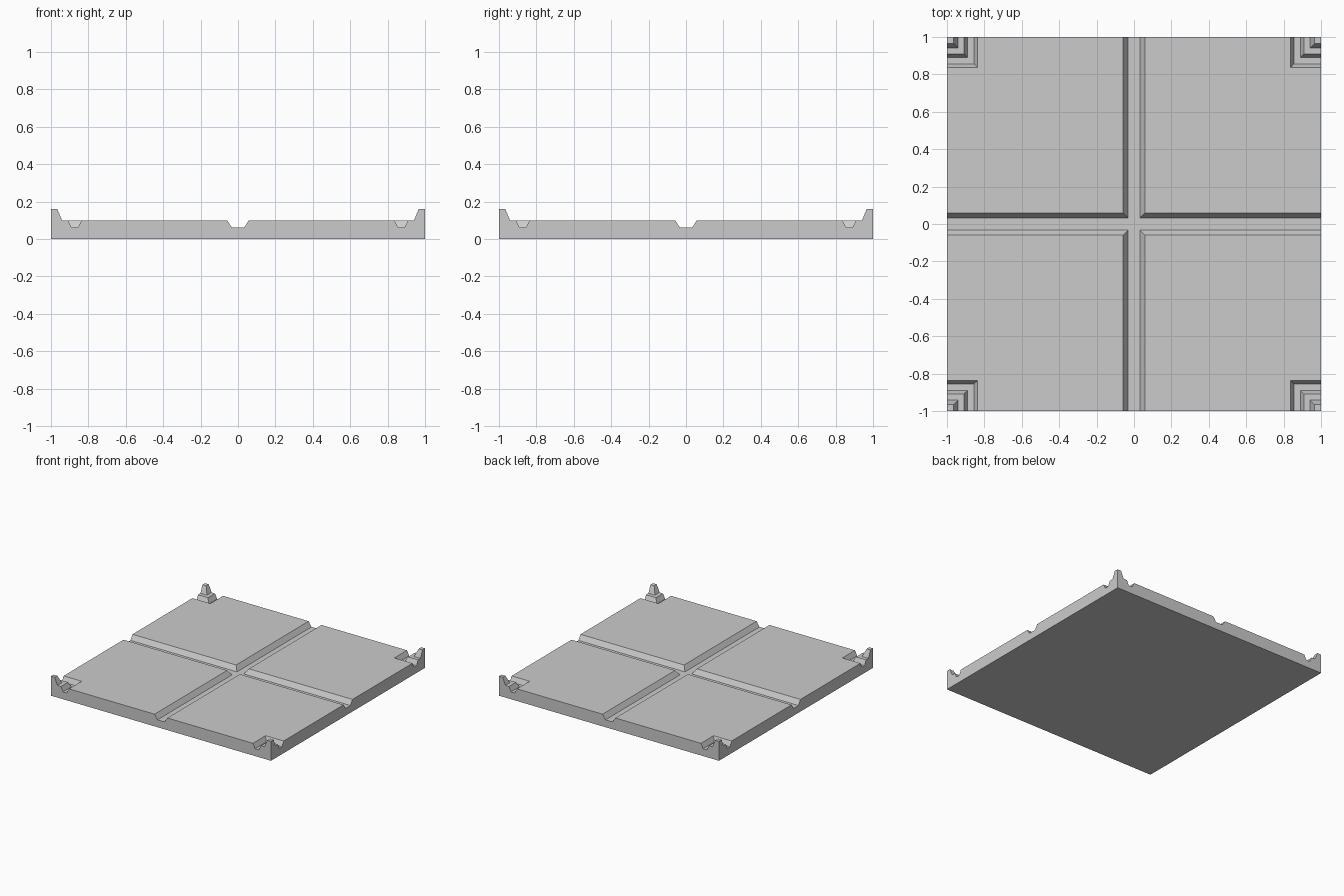
import bpy, bmesh

if "Cube" in bpy.data.objects:
    bpy.data.objects.remove(bpy.data.objects["Cube"])

# Height profile from the tile's centre line (0) to its outer edge (1): (distance, z)
PROFILE = [(0, .06), (.032, .06), (.058, .1),        # central groove
           (.836, .1), (.856, .06),                  # raised panel, corner groove wall
           (.89, .06), (.909, .1),                   # corner groove floor and inner wall
           (.941, .1), (.966, .16), (1, .16)]        # ledge and corner peg


def add_quadrant(bm, sx, sy):
    """Sweep the profile along a mitred L to make one quarter of the tile."""
    def face(points):
        bm.faces.new([bm.verts.new((sx * x, sy * y, z)) for x, y, z in points])

    # Top surface: each profile segment forms an L of two strips
    for (a, za), (b, zb) in zip(PROFILE, PROFILE[1:]):
        if b < 1:
            face([(a, a, za), (1, a, za), (1, b, zb), (b, b, zb)])
            face([(a, a, za), (b, b, zb), (b, 1, zb), (a, 1, za)])
        else:
            face([(a, a, za), (1, a, za), (1, 1, zb), (a, 1, zb)])

    # Outer walls and underside
    face([(1, t, z) for t, z in PROFILE] + [(1, 1, 0), (1, 0, 0)])
    face([(t, 1, z) for t, z in PROFILE] + [(1, 1, 0), (0, 1, 0)])
    face([(0, 0, 0), (1, 0, 0), (1, 1, 0), (0, 1, 0)])


# Four mirrored quarters welded into one clean solid
bm = bmesh.new()
for sx in (-1, 1):
    for sy in (-1, 1):
        add_quadrant(bm, sx, sy)
bmesh.ops.remove_doubles(bm, verts=bm.verts, dist=1e-4)
bmesh.ops.recalc_face_normals(bm, faces=bm.faces)
bmesh.ops.dissolve_limit(bm, angle_limit=.01, verts=bm.verts, edges=bm.edges)

mesh = bpy.data.meshes.new("floor_tile")
bm.to_mesh(mesh)
bm.free()
bpy.context.collection.objects.link(bpy.data.objects.new("floor_tile", mesh))
